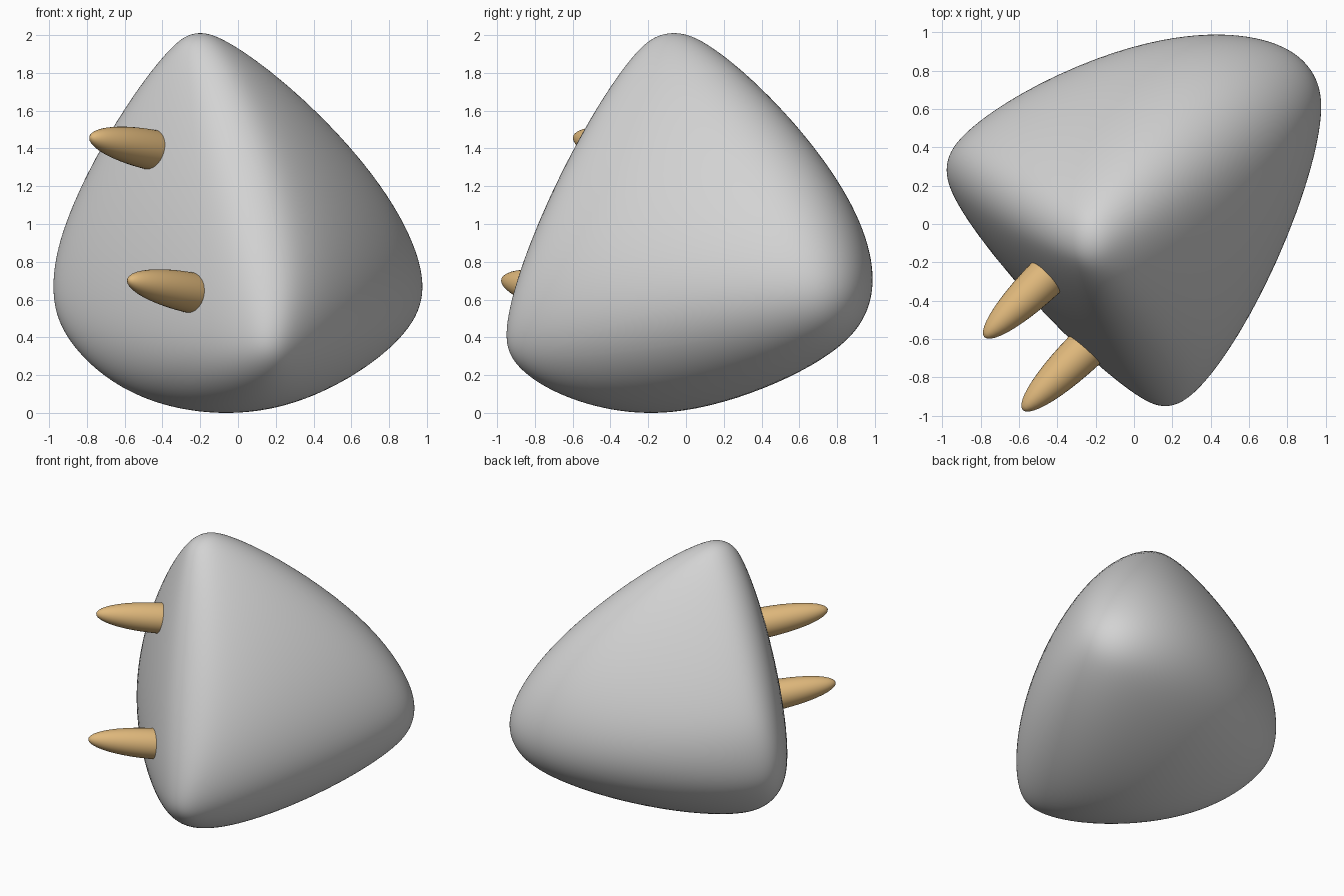
import bpy, bmesh, math
from mathutils import Vector

if "Cube" in bpy.data.objects:
    bpy.data.objects.remove(bpy.data.objects["Cube"])


def material(name, rgb):
    m = bpy.data.materials.new(name)
    m.diffuse_color = (*rgb, 1.0)
    m.use_nodes = True
    m.node_tree.nodes["Principled BSDF"].inputs["Base Color"].default_value = m.diffuse_color
    return m


def make_object(name, bm, mat):
    mesh = bpy.data.meshes.new(name)
    bm.to_mesh(mesh)
    bm.free()
    obj = bpy.data.objects.new(name, mesh)
    bpy.context.collection.objects.link(obj)
    mesh.materials.append(mat)
    for p in mesh.polygons:
        p.use_smooth = True
    return obj


grey = material("stone grey", (0.65, 0.65, 0.65))
tan = material("horn tan", (0.74, 0.48, 0.20))

# Rounded body: a soft hull stretched around a few balls (x, y, z, radius)
BALLS = [
    (-0.20, -0.13, 1.845, 0.11),  # top corner, front
    (-0.20, 0.02, 1.835, 0.10),   # top corner, back
    (-0.82, 0.28, 0.56, 0.13),    # left corner
    (-0.73, 0.31, 1.00, 0.13),    # left edge
    (0.69, 0.64, 0.65, 0.28),     # blunt back corner
    (0.16, -0.82, 0.37, 0.12),    # front corner
    (0.21, -0.62, 0.82, 0.12),    # front ridge
    (0.10, -0.38, 1.30, 0.10),    # upper front ridge
    (-0.20, -0.20, 0.27, 0.20),   # underside
    (-0.53, 0.05, 0.30, 0.14),    # lower left swell
    (0.12, -0.55, 0.23, 0.08),    # lower front swell
    (0.25, -0.05, 0.22, 0.10),    # lower right swell
    (0.33, 0.40, 1.10, 0.35),     # upper back swell
    (0.30, 0.60, 0.70, 0.31),     # back swell
    (-0.10, 0.45, 0.70, 0.35),    # rear swell
    (0.45, -0.10, 0.60, 0.23),    # right swell
]
SHARPNESS = 12.0


def hull_point(n):
    """Surface point of the soft hull whose outward normal is n."""
    reach = [n.dot(Vector(b[:3])) + b[3] for b in BALLS]
    top = max(reach)
    w = [math.exp(SHARPNESS * (s - top)) for s in reach]
    total = sum(w)
    height = top + math.log(total) / SHARPNESS
    centre = sum((Vector(b[:3]) * (k / total) for b, k in zip(BALLS, w)), Vector())
    return centre + n * (height - n.dot(centre))


bm = bmesh.new()
bmesh.ops.create_icosphere(bm, subdivisions=6, radius=1.0)
for v in bm.verts:
    v.co = hull_point(v.co.normalized())
low = min(v.co.z for v in bm.verts)
for v in bm.verts:
    v.co.z -= low
make_object("body", bm, grey)


# Bullet-shaped horns: long half ellipsoid with a shallow rounded base
def horn(name, base, tip, radius=0.108, root=0.04):
    base, tip = Vector(base), Vector(tip)
    axis = tip - base
    bm = bmesh.new()
    bmesh.ops.create_uvsphere(bm, u_segments=32, v_segments=24, radius=1.0)
    for v in bm.verts:
        v.co.x *= radius
        v.co.y *= radius
        v.co.z *= axis.length if v.co.z > 0 else root
    obj = make_object(name, bm, tan)
    obj.location = base
    obj.rotation_euler = axis.to_track_quat('Z', 'Y').to_euler()


horn("upper_horn", (-0.42, -0.24, 1.385), (-0.78, -0.59, 1.46))
horn("lower_horn", (-0.22, -0.62, 0.63), (-0.58, -0.97, 0.705))
